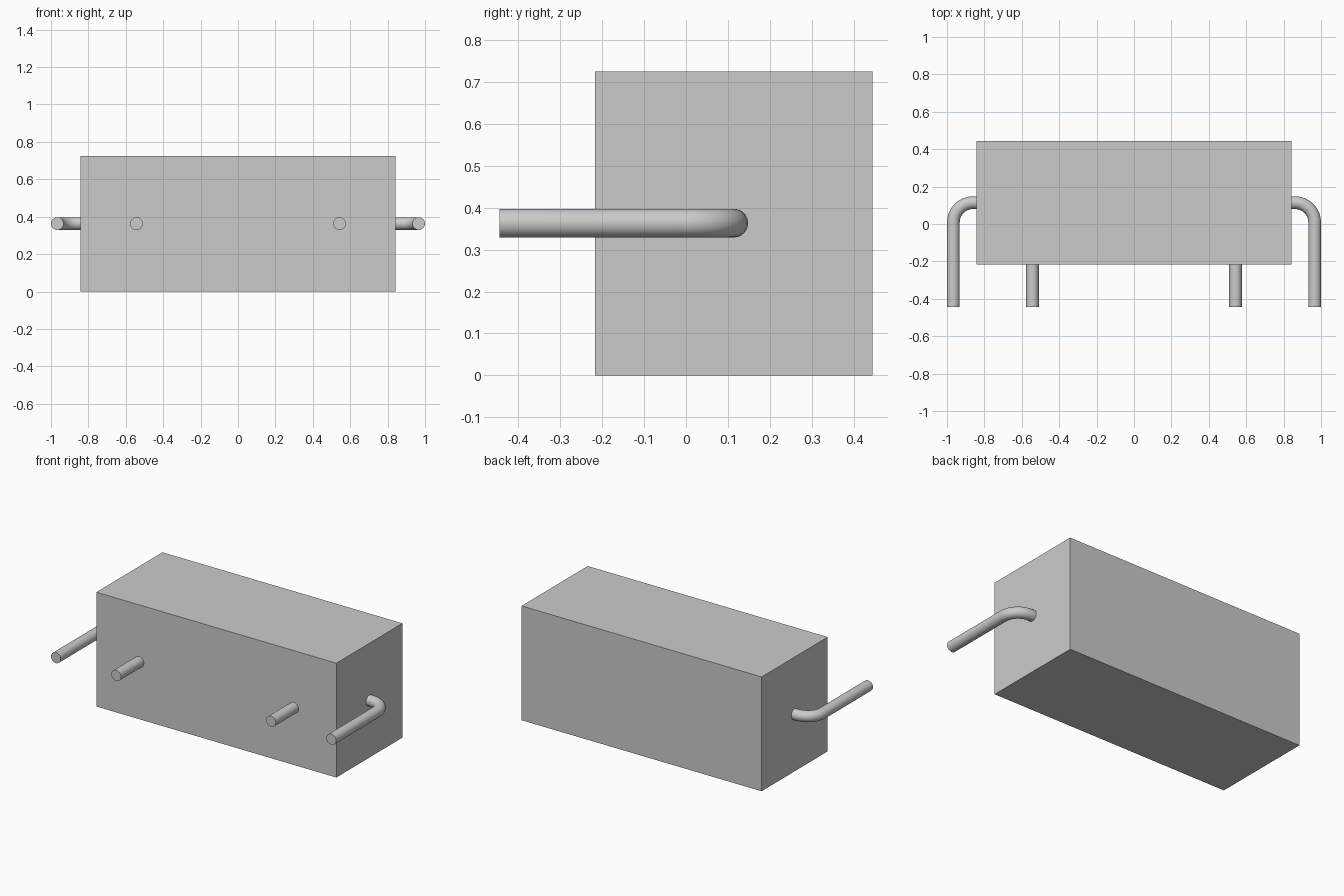
import bpy
from math import sin, cos, pi

if "Cube" in bpy.data.objects:
    bpy.data.objects.remove(bpy.data.objects["Cube"])

PIN_R, PIN_Z = 0.034, 0.363
FRONT, BACK, TIP = -0.217, 0.445, -0.445


def round_wire(name, path):
    """Sweep a round, capped wire along a list of (x, y) points at pin height."""
    curve = bpy.data.curves.new(name, 'CURVE')
    curve.dimensions = '3D'
    curve.bevel_depth = PIN_R
    curve.bevel_resolution = 14
    curve.use_fill_caps = True
    spline = curve.splines.new('POLY')
    spline.points.add(len(path) - 1)
    for point, (x, y) in zip(spline.points, path):
        point.co = (x, y, PIN_Z, 1)
    obj = bpy.data.objects.new(name, curve)
    bpy.context.collection.objects.link(obj)
    bpy.ops.object.select_all(action='DESELECT')
    obj.select_set(True)
    bpy.context.view_layer.objects.active = obj
    bpy.ops.object.convert(target='MESH')
    bpy.ops.object.shade_smooth_by_angle()


# Rectangular body
bpy.ops.mesh.primitive_cube_add(size=1, location=(0, (FRONT + BACK) / 2, 0.3625))
body = bpy.context.object
body.name = "body"
body.scale = (1.684, BACK - FRONT, 0.725)
bpy.ops.object.transform_apply(location=False, rotation=False, scale=True)

# Bent side lead: straight run, quarter bend, then into the body's side
bend_r, lead_x, bend_y = 0.105, 0.966, 0.009
bend = [(lead_x - bend_r + bend_r * cos(i * pi / 16),
         bend_y + bend_r * sin(i * pi / 16)) for i in range(9)]
lead = [(lead_x, TIP)] + bend + [(0.83, bend_y + bend_r)]

# Straight front pin
pin = [(0.543, TIP), (0.543, FRONT + 0.01)]

for side, sign in (("left", -1), ("right", 1)):
    round_wire(side + "_bent_lead", [(sign * x, y) for x, y in lead])
    round_wire(side + "_front_pin", [(sign * x, y) for x, y in pin])
